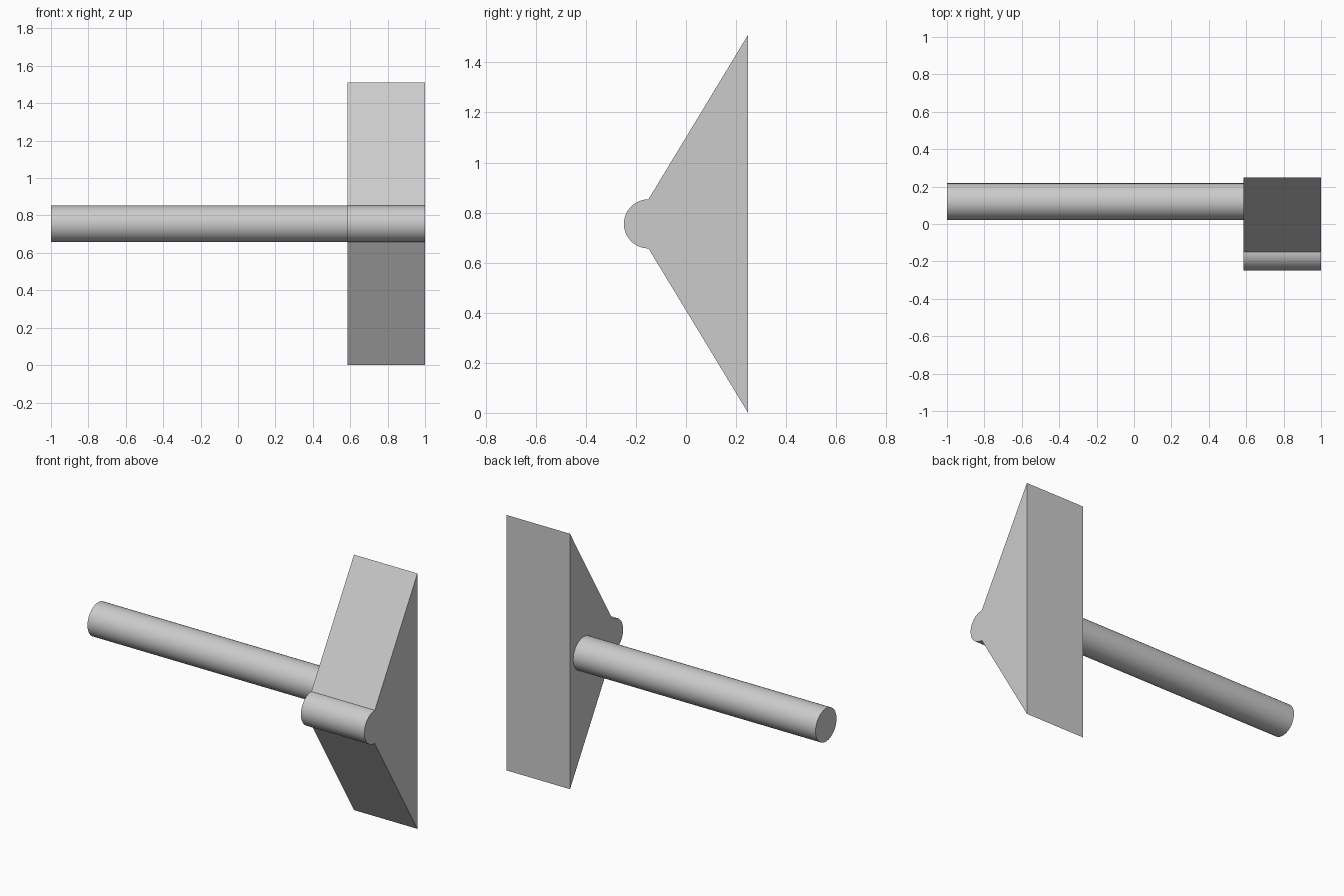
import bpy, bmesh, math
from mathutils import Matrix, Vector

cube = bpy.data.objects.get("Cube")
if cube:
    bpy.data.objects.remove(cube, do_unlink=True)

# Plain grey material
grey = bpy.data.materials.new("plain_grey")
grey.use_nodes = True
colour = (0.6, 0.6, 0.6, 1)
grey.diffuse_color = colour
grey.node_tree.nodes["Principled BSDF"].inputs["Base Color"].default_value = colour

RADIUS, MID_Z = 0.098, 0.755
INNER_X, OUTER_X = 0.585, 1.0


def finish(name, bm):
    bmesh.ops.recalc_face_normals(bm, faces=bm.faces)
    mesh = bpy.data.meshes.new(name)
    bm.to_mesh(mesh)
    bm.free()
    mesh.materials.append(grey)
    obj = bpy.data.objects.new(name, mesh)
    bpy.context.collection.objects.link(obj)
    bpy.ops.object.select_all(action='DESELECT')
    obj.select_set(True)
    bpy.context.view_layer.objects.active = obj
    bpy.ops.object.shade_smooth_by_angle(angle=math.radians(25))
    return obj


# Wedge plate with a rounded nose, extruded sideways
steps = 32
profile = [(0.248, 0.0), (0.248, 2 * MID_Z)]
for i in range(steps + 1):
    a = math.pi * (0.5 + i / steps)
    profile.append((-0.15 + RADIUS * math.cos(a), MID_Z + RADIUS * math.sin(a)))
bm = bmesh.new()
face = bm.faces.new([bm.verts.new((INNER_X, y, z)) for y, z in profile])
ext = bmesh.ops.extrude_face_region(bm, geom=[face], use_keep_orig=True)
moved = [g for g in ext["geom"] if isinstance(g, bmesh.types.BMVert)]
bmesh.ops.translate(bm, verts=moved, vec=Vector((OUTER_X - INNER_X, 0, 0)))
finish("wedge_plate", bm)

# Round rod running sideways out of the plate
rod_start, rod_end = -1.0, INNER_X + 0.01
bm = bmesh.new()
place = Matrix.Translation(((rod_start + rod_end) / 2, 0.12, MID_Z)) @ Matrix.Rotation(math.pi / 2, 4, 'Y')
bmesh.ops.create_cone(bm, cap_ends=True, segments=64, radius1=RADIUS, radius2=RADIUS,
                      depth=rod_end - rod_start, matrix=place)
finish("rod", bm)
